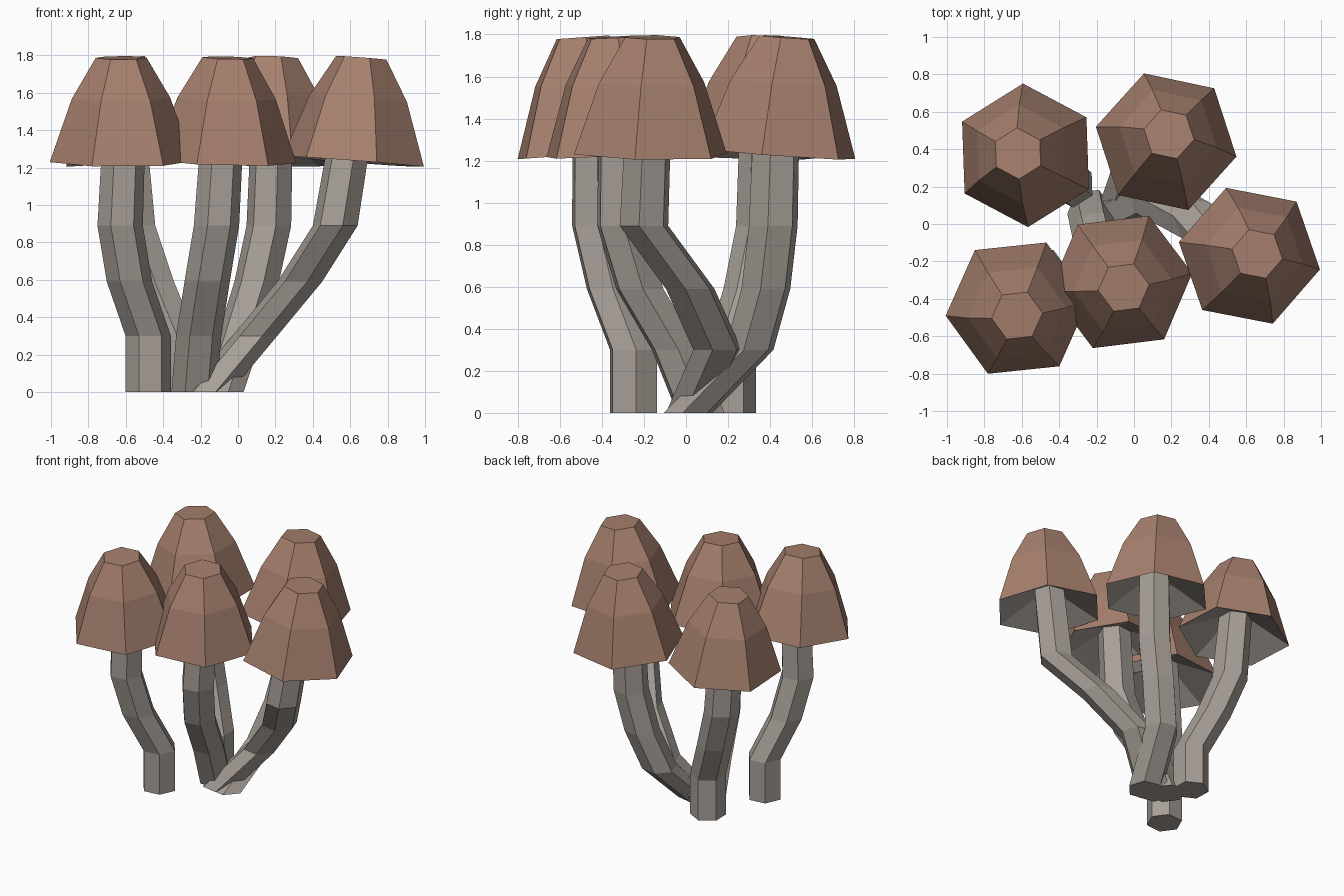
import bpy, bmesh
from math import cos, sin, pi, radians

if "Cube" in bpy.data.objects:
    bpy.data.objects.remove(bpy.data.objects["Cube"])


def material(name, color):
    m = bpy.data.materials.new(name)
    m.diffuse_color = (*color, 1)
    m.use_nodes = True
    m.node_tree.nodes["Principled BSDF"].inputs["Base Color"].default_value = m.diffuse_color
    return m


CAP = material("cap_brown", (0.38, 0.215, 0.155))
STEM = material("stem_grey", (0.39, 0.35, 0.315))


def loft(name, rings, mats, close_start=True):
    """Join six-sided rings into a flat-shaded skin; mats = one slot per band."""
    bm = bmesh.new()
    loops = [[bm.verts.new(p) for p in r] for r in rings]
    n = len(loops[0])
    for k, (a, b) in enumerate(zip(loops, loops[1:])):
        for i in range(n):
            j = (i + 1) % n
            bm.faces.new((a[i], a[j], b[j], b[i])).material_index = mats[k]
    if close_start:
        bm.faces.new(loops[0][::-1]).material_index = mats[0]
    bm.faces.new(loops[-1]).material_index = mats[-1]
    me = bpy.data.meshes.new(name)
    bm.to_mesh(me)
    bm.free()
    me.materials.append(CAP)
    me.materials.append(STEM)
    ob = bpy.data.objects.new(name, me)
    bpy.context.collection.objects.link(ob)


def ring(x, y, z, r, rot, lean=(0, 0)):
    """Hexagon around (x, y, z), tipped towards the lean direction."""
    pts = []
    for i in range(6):
        t = radians(rot) + i * pi / 3
        dx, dy = r * cos(t), r * sin(t)
        pts.append((x + dx, y + dy, z - (dx * lean[0] + dy * lean[1]) / 0.56))
    return pts


def mushroom(side, rot, center, lean, path):
    cx, cy = center
    lx, ly = lean
    tx, ty = path[-1]
    # bent stem, running up into the hollow cap
    heights = (0, 0.3, 0.59, 0.89, 1.37)
    loft(side + "_stem",
         [ring(x, y, z, 0.122 if z < 1 else 0.115, rot)
          for (x, y), z in zip(path, heights)], [1] * 4)
    # cap: grey underside, then the brown outer skin
    loft(side + "_cap",
         [ring(tx, ty, 1.37, 0.115, rot),
          ring(cx, cy, 1.232, 0.384, rot, lean),
          ring(cx + lx * 0.62, cy + ly * 0.62, 1.57, 0.265, rot, lean),
          ring(cx + lx, cy + ly, 1.787, 0.137, rot, lean)],
         [1, 0, 0], close_start=False)


mushroom("back_left", 32, (-0.58, 0.367), (-0.04, 0.01),
         [(-0.33, 0.21), (-0.33, 0.21), (-0.45, 0.30), (-0.55, 0.36), (-0.59, 0.37)])
mushroom("back_right", 48, (0.172, 0.44), (0.015, 0.04),
         [(-0.09, 0.01), (0.01, 0.30), (0.10, 0.38), (0.165, 0.415), (0.18, 0.43)])
mushroom("right", 49, (0.617, -0.17), (0.042, 0.01),
         [(-0.16, 0.02), (0.09, 0.15), (0.33, 0.02), (0.52, -0.20), (0.60, -0.18)])
mushroom("front_middle", 7, (-0.07, -0.31), (0.015, -0.03),
         [(-0.235, 0.07), (-0.21, -0.05), (-0.165, -0.22), (-0.115, -0.31), (-0.085, -0.31)])
mushroom("front_left", 6, (-0.625, -0.45), (0.0, -0.04),
         [(-0.48, -0.25), (-0.48, -0.25), (-0.58, -0.36), (-0.63, -0.43), (-0.61, -0.435)])
